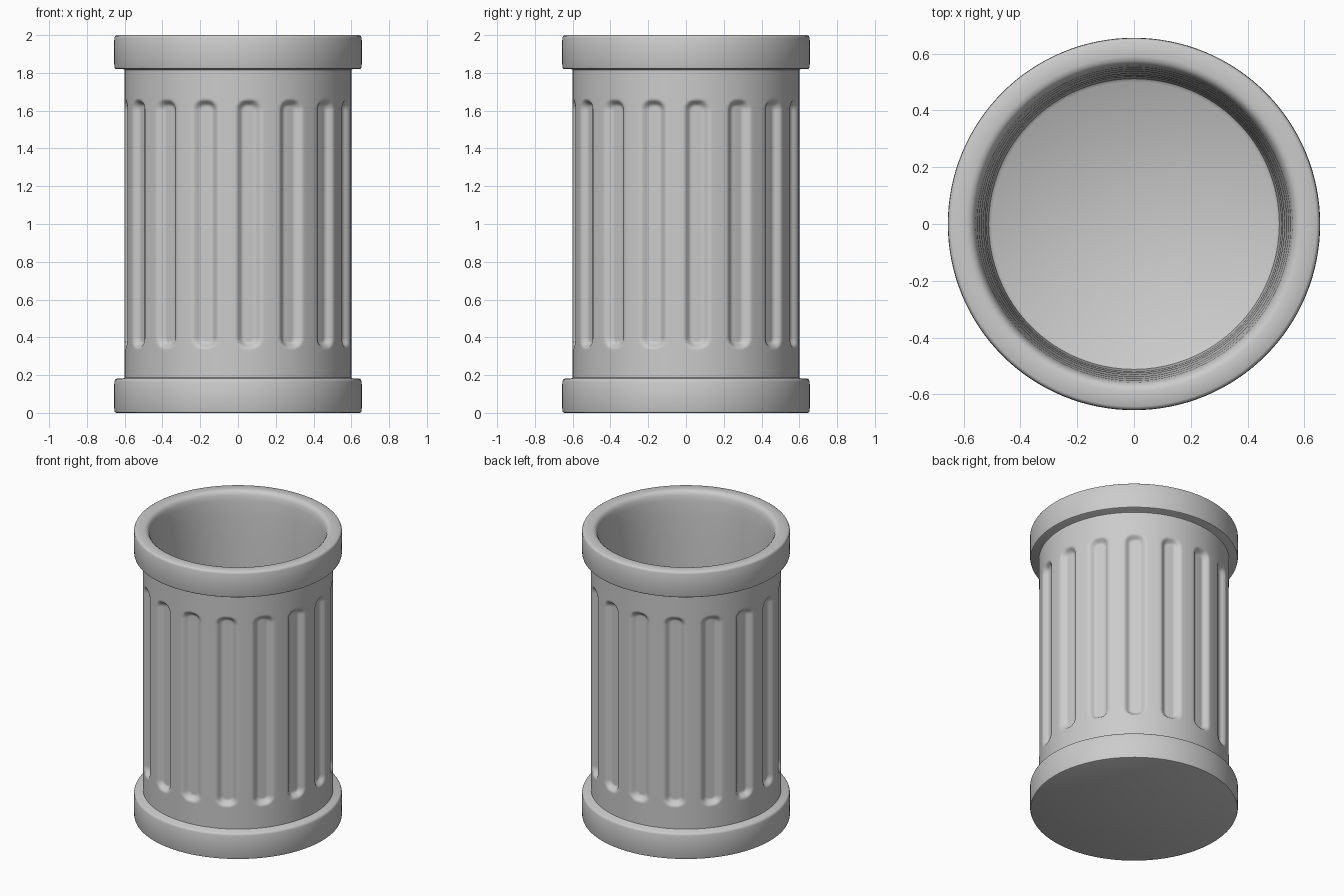
import bpy, bmesh, math

if "Cube" in bpy.data.objects:
    bpy.data.objects.remove(bpy.data.objects["Cube"])

FLUTES = 16
RADIUS = 0.60
DEPTH = 0.032


def lathe(name, profile, segments, offset=None, cap_start=False, cap_end=False):
    """Revolve an (r, z) profile; offset(angle, z) pushes points inwards."""
    bm = bmesh.new()
    rings = []
    for r, z in profile:
        ring = []
        for i in range(segments):
            a = 2 * math.pi * i / segments
            rr = r - (offset(a, z) if offset else 0)
            ring.append(bm.verts.new((rr * math.cos(a), rr * math.sin(a), z)))
        rings.append(ring)
    for low, high in zip(rings, rings[1:]):
        for i in range(segments):
            j = (i + 1) % segments
            bm.faces.new((low[i], low[j], high[j], high[i]))
    if cap_start:
        bm.faces.new(rings[0][::-1])
    if cap_end:
        bm.faces.new(rings[-1])
    mesh = bpy.data.meshes.new(name)
    bm.to_mesh(mesh)
    bm.free()
    obj = bpy.data.objects.new(name, mesh)
    bpy.context.collection.objects.link(obj)
    bpy.ops.object.select_all(action='DESELECT')
    obj.select_set(True)
    bpy.context.view_layer.objects.active = obj
    bpy.ops.object.shade_smooth_by_angle(angle=math.radians(40))
    return obj


def flute(angle, z):
    """Depth of the round-ended vertical grooves, with soft side walls."""
    pitch = 2 * math.pi / FLUTES
    centre = -math.pi / 2 + pitch / 4
    d = (angle - centre + pitch / 2) % pitch - pitch / 2
    corner = 0.052
    x = abs(d) * RADIUS - (0.063 - corner)
    y = abs(z - 1.0) - (0.655 - corner)
    dist = math.hypot(max(x, 0), max(y, 0)) + min(max(x, y), 0) - corner
    t = min(max((0.006 - dist) / 0.036, 0), 1)
    return DEPTH * t * t * (3 - 2 * t)


# Fluted side wall: fine rows only near the groove ends
ends = [0.32 + 0.008 * i for i in range(17)]
rows = [0.17, 0.25] + ends + [0.7, 1.0, 1.3] + [2 - z for z in reversed(ends)] + [1.75, 1.83]
lathe("fluted_body", [(RADIUS, z) for z in rows], FLUTES * 20, flute)

# Base band with closed underside
lathe("base_band", [(0.645, 0), (0.652, 0.003), (0.655, 0.012), (0.656, 0.09),
                    (0.655, 0.165), (0.651, 0.176), (0.643, 0.181),
                    (0.607, 0.182), (0.598, 0.188)], 128, cap_start=True)

# Top band, rounded lip, inner wall and floor
lathe("rim_and_inside", [(0.598, 1.815), (0.607, 1.82), (0.645, 1.82),
                         (0.652, 1.824), (0.655, 1.834), (0.656, 1.91),
                         (0.655, 1.985), (0.651, 1.995), (0.643, 2.0),
                         (0.59, 2.0), (0.577, 1.997), (0.566, 1.988),
                         (0.558, 1.972), (0.552, 1.94), (0.545, 1.85),
                         (0.538, 1.7), (0.53, 1.4), (0.524, 1.0),
                         (0.519, 0.5), (0.516, 0.16), (0.512, 0.13),
                         (0.50, 0.12)], 128, cap_end=True)
